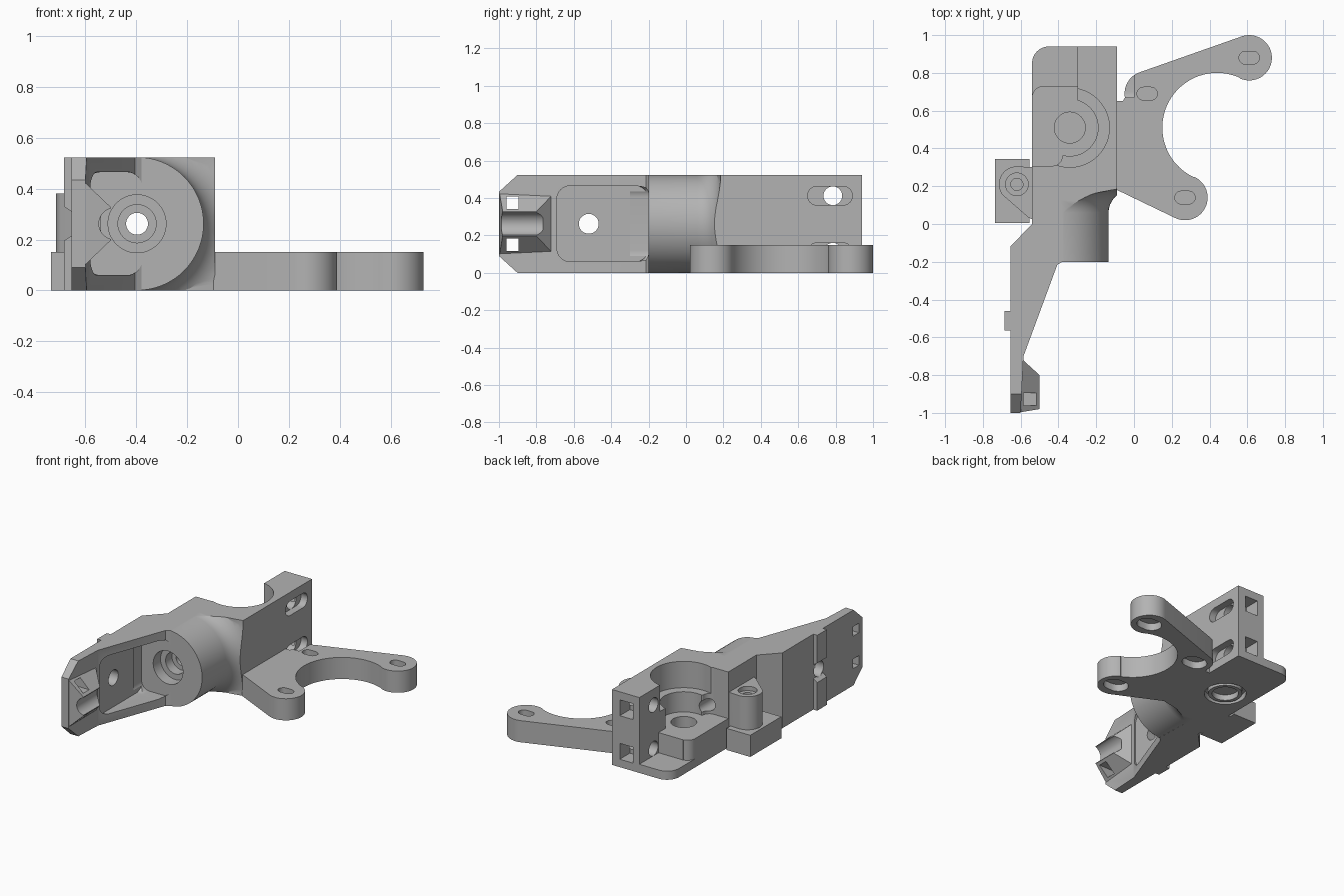
import bpy, bmesh
from math import radians, cos, sin
from mathutils import Matrix, Vector

if "Cube" in bpy.data.objects:
    bpy.data.objects.remove(bpy.data.objects["Cube"])

grey = bpy.data.materials.new("plain grey")
grey.use_nodes = True
colour = (0.45, 0.45, 0.45, 1)
grey.diffuse_color = colour
grey.node_tree.nodes["Principled BSDF"].inputs["Base Color"].default_value = colour


def finish(bm, name):
    bmesh.ops.recalc_face_normals(bm, faces=bm.faces)
    mesh = bpy.data.meshes.new(name)
    bm.to_mesh(mesh)
    bm.free()
    mesh.materials.append(grey)
    ob = bpy.data.objects.new(name, mesh)
    bpy.context.collection.objects.link(ob)
    return ob


def arc(cx, cy, r, a, b, n=32):
    steps = [radians(a + (b - a) * i / n) for i in range(n + 1)]
    return [(cx + r * cos(t), cy + r * sin(t)) for t in steps]


def prism(points, lo, hi, axis="z", name="part"):
    """Extrude a profile; it is (x, y) for z, (y, z) for x and (x, z) for y."""
    place = {"z": lambda u, v, w: (u, v, w),
             "x": lambda u, v, w: (w, u, v),
             "y": lambda u, v, w: (u, w, v)}[axis]
    bm = bmesh.new()
    rings = [[bm.verts.new(place(u, v, w)) for u, v in points] for w in (lo, hi)]
    bm.faces.new(rings[0])
    bm.faces.new(rings[1])
    for i in range(len(points)):
        j = (i + 1) % len(points)
        bm.faces.new((rings[0][i], rings[0][j], rings[1][j], rings[1][i]))
    return finish(bm, name)


def box(x, y, z, name="part"):
    return prism([(x[0], y[0]), (x[1], y[0]), (x[1], y[1]), (x[0], y[1])], *z, name=name)


def cyl(u, v, r, lo, hi, axis="z"):
    return prism(arc(u, v, r, 0, 352.5, 47), lo, hi, axis)


def slot(u, v, half, r, lo, hi, axis="z"):
    return prism(arc(u + half, v, r, -90, 90, 12) + arc(u - half, v, r, 90, 270, 12), lo, hi, axis)


def rounded(u0, u1, v0, v1, r):
    return (arc(u1 - r, v0 + r, r, -90, 0, 8) + arc(u1 - r, v1 - r, r, 0, 90, 8)
            + arc(u0 + r, v1 - r, r, 90, 180, 8) + arc(u0 + r, v0 + r, r, 180, 270, 8))


def combine(target, parts, operation):
    for part in parts:
        mod = target.modifiers.new("join", "BOOLEAN")
        mod.operation, mod.object, mod.solver = operation, part, "EXACT"
        deps = bpy.context.evaluated_depsgraph_get()
        deps.update()
        mesh = bpy.data.meshes.new_from_object(target.evaluated_get(deps))
        target.modifiers.clear()
        target.data = mesh
        bpy.data.objects.remove(part)
    return target


TOP, MID, CX = 0.523, 0.262, -0.397      # body height, nozzle axis height and x
BX, BY = -0.34, 0.51                     # gear bore centre

# Main block with rounded rear corner
body = prism([(-0.54, 0.1), (-0.09, 0.185), (-0.09, 0.94)]
             + arc(-0.45, 0.85, 0.09, 90, 180, 8), 0, TOP, name="extruder_body")

# Side arm wedge that runs into the nozzle mount
arm = prism([(-0.655, -1), (-0.60, -1), (-0.585, -0.7), (-0.415, -0.24), (-0.405, -0.215),
             (-0.38, -0.2), (CX, 0.3), (-0.54, 0.3), (-0.54, 0), (-0.655, -0.12)], 0, TOP)

# Round nozzle mount with a flared root, trimmed to the block
bm = bmesh.new()
profile = [(0, -0.2), (0.262, -0.2), (0.262, 0.06)]
profile += [(0.40 - 0.138 * cos(radians(a)), 0.06 + 0.125 * sin(radians(a))) for a in range(10, 91, 10)]
profile += [(0.40, 0.22), (0, 0.22)]
verts = [bm.verts.new((CX + r, y, MID)) for r, y in profile]
edges = [bm.edges.new(pair) for pair in zip(verts, verts[1:])]
bmesh.ops.spin(bm, geom=verts + edges, cent=(CX, 0, MID), axis=(0, 1, 0),
               angle=radians(360), steps=64)
bmesh.ops.remove_doubles(bm, verts=bm.verts, dist=0.0001)
mount = finish(bm, "mount")
combine(mount, [box((-0.53, -0.09), (-0.3, 0.3), (0, TOP))], "INTERSECT")

# Motor plate with a crescent opening
plate = prism([(-0.3, 0.185), (-0.1, 0.185)] + arc(0.27, 0.14, 0.12, -115, 65)
              + arc(0.44, 0.51, 0.29, 245, 65, 48) + arc(0.61, 0.88, 0.12, -115, 110)
              + arc(0.07, 0.69, 0.12, 110, 190, 16)
              + [(-0.06, 0.65), (-0.09, 0.65), (-0.3, 0.65)], 0, 0.15)

# Hinge block and boss
hinge = box((-0.735, -0.553), (0.005, 0.345), (0, 0.15))
boss = prism([(-0.53, 0.02), (-0.53, 0.3)] + arc(-0.62, 0.21, 0.095, 90, 215, 20) + [(-0.56, 0.035)],
             0.0, 0.38)

# Tapered cable clip at the arm tip
bm = bmesh.new()
for x, y0, y1, h in ((-0.61, -0.998, -0.70, 0.17), (-0.50, -0.98, -0.80, 0.065)):
    for y in (y0, y1):
        for s in (-h, h):
            bm.verts.new((x, y, MID + s))
bmesh.ops.convex_hull(bm, input=bm.verts)
clip = finish(bm, "clip")

# Outer rib
rib = box((-0.685, -0.64), (-0.565, -0.46), (0, TOP))

# Arm pocket and chamfered tip go in before the clip is added
pocket = prism(rounded(-0.69, -0.2, 0.06, 0.465, 0.07), -0.592, -0.3, "x")
pocket_end = prism(rounded(-0.60, CX + 0.02, 0.06, 0.465, 0.06), -0.3, -0.2, "y")
tips = [prism([(-1.01, z), (-1.01, z + s * 0.1), (-0.9, z)], -0.8, -0.59, "x")
        for z, s in ((-0.001, 1), (TOP + 0.001, -1))]
combine(arm, [pocket, pocket_end] + tips, "DIFFERENCE")

# Open rear corner: low floor behind, gear seat in front
floor_cut = box((-0.6, -0.30), (0.73, 1), (0.06, 0.6))
seat_cut = prism([(-0.6, 0.308), (-0.43, 0.308)] + arc(-0.43, 0.358, 0.05, -80, 0, 8)
                 + [(-0.34, 0.42), (-0.30, 0.45), (-0.30, 0.74), (-0.6, 0.74)], 0.2, 0.6)
corner = combine(box((-0.6, -0.48), (0.67, 0.75), (0.06, 0.21)),
                 [cyl(-0.48, 0.67, 0.06, 0, 0.3)], "DIFFERENCE")
combine(corner, [box((-0.49, -0.4), (0.6, 0.8), (0, 0.3)),
                 box((-0.7, -0.4), (0.6, 0.67), (0, 0.3))], "DIFFERENCE")

combine(body, [floor_cut, seat_cut, corner], "DIFFERENCE")
combine(body, [arm, mount, plate, hinge, boss, clip, rib], "UNION")

# Gear bore, filament path and nozzle socket
cuts = [cyl(BX, BY, 0.21, 0.34, 0.6), cyl(BX, BY, 0.15, 0.2, 0.35),
        cyl(BX, BY, 0.082, 0.05, 0.3), cyl(BX, BY, 0.135, -0.1, 0.04),
        cyl(CX, MID, 0.114, -0.3, -0.12, "y"), cyl(CX, MID, 0.075, -0.13, -0.05, "y"),
        cyl(CX, MID, 0.043, -0.06, 0.6, "y")]

# Boss screw hole
cuts += [cyl(-0.62, 0.21, 0.06, 0.35, 0.5), cyl(-0.62, 0.21, 0.032, 0.1, 0.36)]

# Motor screw slots with counterbores below
for x, y in ((0.61, 0.88), (0.07, 0.69), (0.27, 0.14)):
    cuts += [slot(x, y, 0.02, 0.034, 0.06, 0.2), slot(x, y, 0.02, 0.065, -0.1, 0.05)]

# Rear bracket slots, bolt holes and nut traps
for z in (0.11, 0.412):
    cuts += [slot(0.77, z, 0.07, 0.05, -0.14, 0.0, "x"), cyl(0.785, z, 0.05, -0.4, -0.1, "x"),
             box((-0.25, -0.15), (0.83, 1), (z - 0.055, z + 0.055))]

# Arm bolt hole, rib notch, clip channel and tie holes
cuts += [cyl(-0.52, MID, 0.053, -0.8, -0.5, "x"),
         prism([(-0.70, 0.185), (-0.655, 0.215), (-0.655, 0.31), (-0.70, 0.34)], -0.6, -0.4, "y"),
         cyl(-0.485, MID, 0.062, -1.1, -0.765, "y")]
for z in (0.15, 0.375):
    cuts.append(box((-0.8, -0.4), (-0.96, -0.895), (z - 0.033, z + 0.033)))
combine(body, cuts, "DIFFERENCE")

# Thin support ring under the gear seat
ring = combine(cyl(BX, BY, 0.11, 0.0, 0.045), [cyl(BX, BY, 0.085, -0.1, 0.1)], "DIFFERENCE")
ring.name = "support_ring"

# Smooth the curved walls and keep the edges sharp
for ob in (body, ring):
    bpy.ops.object.select_all(action="DESELECT")
    ob.select_set(True)
    bpy.context.view_layer.objects.active = ob
    bpy.ops.object.shade_smooth_by_angle(angle=radians(25))
